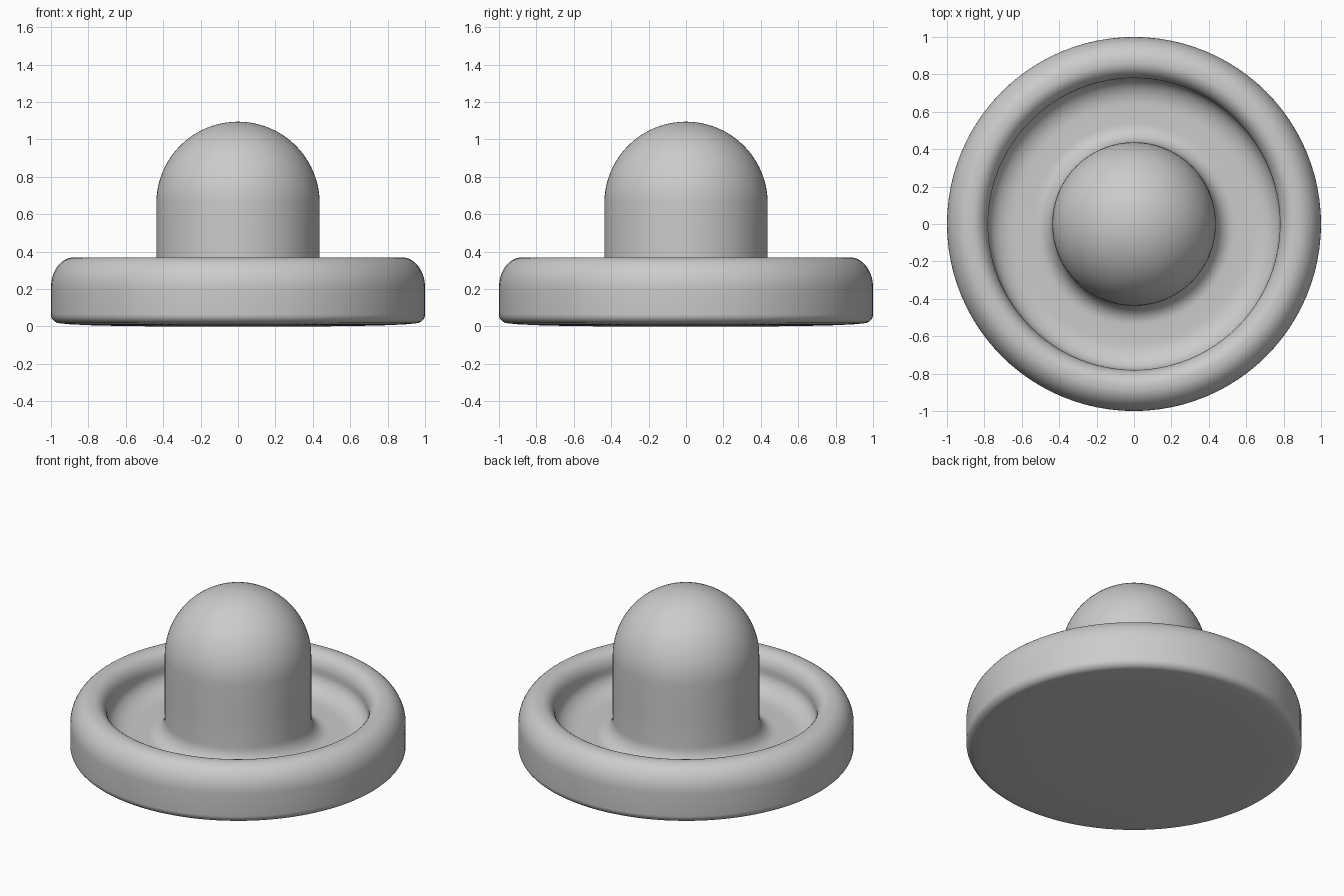
import bpy, bmesh, math

cube = bpy.data.objects.get("Cube")
if cube:
    bpy.data.objects.remove(cube, do_unlink=True)

SEGMENTS = 96


def arc(cr, cz, rr, rz, start, end, steps=10):
    """Points (radius, height) along part of an ellipse, angles in degrees."""
    points = []
    for i in range(steps + 1):
        a = math.radians(start + (end - start) * i / steps)
        points.append((cr + rr * math.cos(a), cz + rz * math.sin(a)))
    return points


def lathe(name, profile, material):
    """Spin a profile that starts and ends on the axis into a closed solid."""
    bm = bmesh.new()
    verts = [bm.verts.new((max(r, 0), 0, z)) for r, z in profile]
    edges = [bm.edges.new(pair) for pair in zip(verts, verts[1:])]
    bmesh.ops.spin(bm, geom=verts + edges, cent=(0, 0, 0), axis=(0, 0, 1),
                   angle=math.tau, steps=SEGMENTS, use_duplicate=False)
    bmesh.ops.remove_doubles(bm, verts=bm.verts, dist=0.0005)
    bmesh.ops.recalc_face_normals(bm, faces=bm.faces)
    mesh = bpy.data.meshes.new(name)
    bm.to_mesh(mesh)
    bm.free()
    mesh.materials.append(material)
    mesh.shade_smooth()
    obj = bpy.data.objects.new(name, mesh)
    bpy.context.collection.objects.link(obj)
    return obj


# Grey plastic
grey = bpy.data.materials.new("grey_plastic")
grey.use_nodes = True
colour = (0.6, 0.6, 0.6, 1)
grey.diffuse_color = colour
grey.node_tree.nodes["Principled BSDF"].inputs["Base Color"].default_value = colour

# Slightly domed underside
profile = [(0, 0), (0.3, 0), (0.6, 0.002), (0.8, 0.007), (0.9, 0.012)]
# Outer wall: small lower corner, wide upper shoulder
profile += arc(0.95, 0.065, 0.05, 0.048, -80, 0, 8)
profile += arc(0.875, 0.21, 0.125, 0.16, 0, 90, 14)
# Rim crown rolling over into the dish wall
profile += arc(0.865, 0.27, 0.085, 0.10, 90, 180, 12)
# Concave dish corner, then the flat dish floor
profile += arc(0.64, 0.25, 0.14, 0.11, 0, -90, 12)
# Fillet up to the grip
profile += arc(0.537, 0.25, 0.10, 0.11, -90, -180, 10)
# Straight grip and round top
profile += [(0.437, 0.4), (0.437, 0.53)]
profile += arc(0, 0.658, 0.437, 0.437, 0, 90, 24)

lathe("striker_body", profile, grey)
